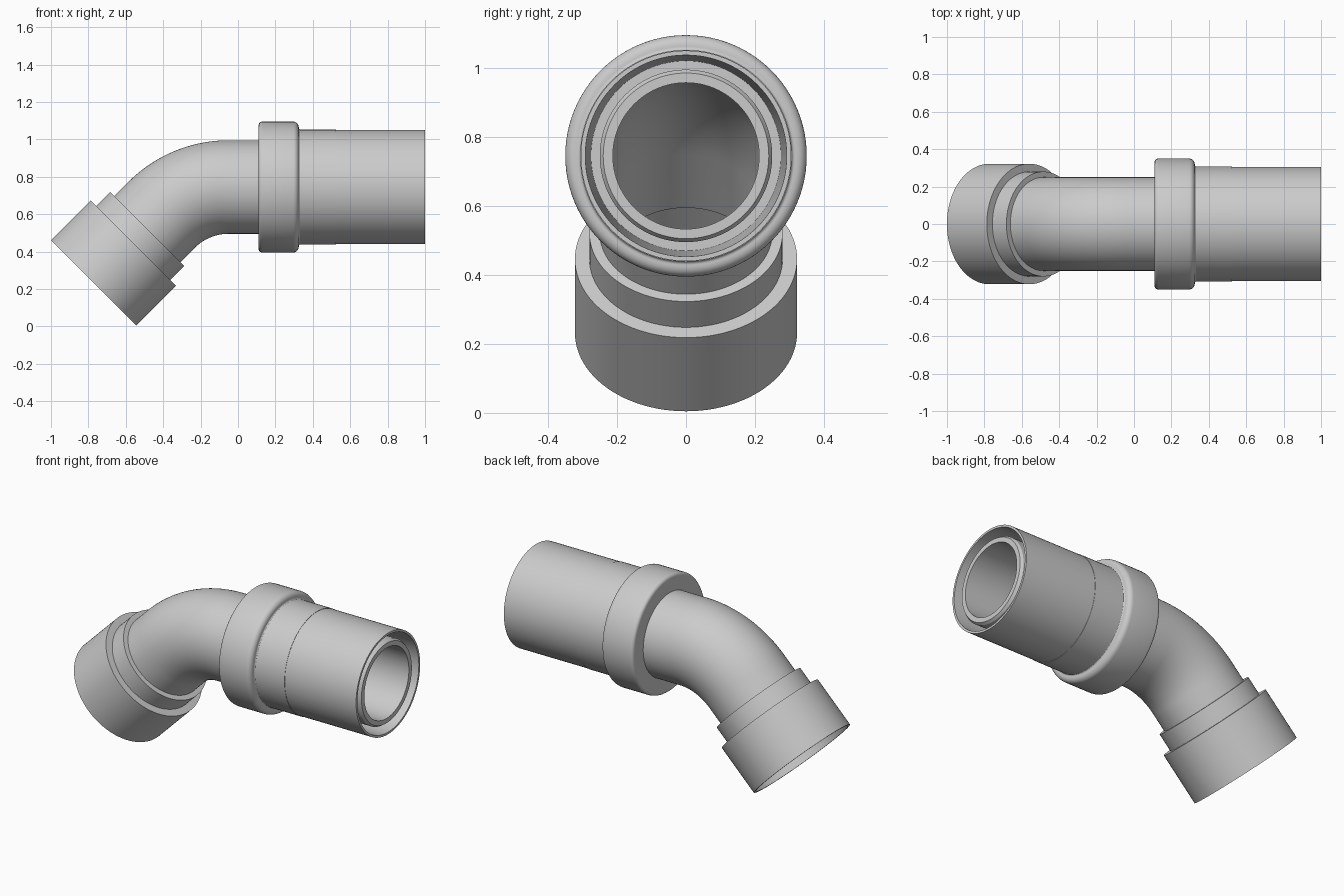
import bpy, bmesh, math
from mathutils import Vector

if "Cube" in bpy.data.objects:
    bpy.data.objects.remove(bpy.data.objects["Cube"])

AXIS_Z = 0.745      # height of the straight run
BEND_X = -0.05      # where the bend starts
BEND_R = 0.507      # centreline radius of the bend
ARC = BEND_R * math.pi / 4
SIDES = 96

grey = bpy.data.materials.new("pipe grey")
grey.diffuse_color = (0.6, 0.6, 0.6, 1)
grey.use_nodes = True
grey.node_tree.nodes["Principled BSDF"].inputs["Base Color"].default_value = grey.diffuse_color


def frame(s):
    """Centre and outward direction at distance s along the fitting (0 = bend start)."""
    a = min(max(-s, 0), ARC) / BEND_R
    out = Vector((-math.sin(a), 0, math.cos(a)))
    tangent = Vector((math.cos(a), 0, math.sin(a)))
    centre = Vector((BEND_X, 0, AXIS_Z - BEND_R)) + out * BEND_R
    straight = s if s > 0 else min(s + ARC, 0)
    return centre + tangent * straight, out


def sweep(name, profile):
    """Revolve a closed (distance, radius) profile around the bent centreline."""
    bm = bmesh.new()
    rings = []
    for s, r in profile:
        c, out = frame(s)
        ring = []
        for i in range(SIDES):
            t = 2 * math.pi * i / SIDES
            ring.append(bm.verts.new(c + out * r * math.cos(t) + Vector((0, r * math.sin(t), 0))))
        rings.append(ring)
    for k, a in enumerate(rings):
        b = rings[(k + 1) % len(rings)]
        for i in range(SIDES):
            j = (i + 1) % SIDES
            bm.faces.new((a[i], a[j], b[j], b[i]))
    bmesh.ops.recalc_face_normals(bm, faces=bm.faces)
    mesh = bpy.data.meshes.new(name)
    bm.to_mesh(mesh)
    bm.free()
    mesh.materials.append(grey)
    ob = bpy.data.objects.new(name, mesh)
    bpy.context.collection.objects.link(ob)
    bpy.ops.object.select_all(action='DESELECT')
    ob.select_set(True)
    bpy.context.view_layer.objects.active = ob
    bpy.ops.object.shade_smooth_by_angle(angle=math.radians(30))


def fillet(s, r, size, start, end, n=6):
    """Arc points about (s, r), angles in degrees."""
    return [(s + size * math.cos(math.radians(start + (end - start) * i / n)),
             r + size * math.sin(math.radians(start + (end - start) * i / n))) for i in range(n + 1)]


X = lambda x: x - BEND_X    # world x to distance on the straight run
END = -ARC - 0.515          # open end of the socket

# Inner pipe running through the bend
stations = [END + 0.30] + [-ARC * (1 - i / 24) for i in range(25)]
pipe = [(s, 0.25) for s in stations] + [(X(0.975), 0.25), (X(0.99), 0.24), (X(0.99), 0.212)]
sweep("elbow_pipe", pipe + [(s, 0.212) for s in reversed(stations)])

# Stepped socket on the lower end
sweep("lower_socket", [
    (END, 0.322), (END + 0.302, 0.322), (END + 0.302, 0.28), (END + 0.408, 0.28),
    (END + 0.408, 0.245), (END + 0.30, 0.245), (END + 0.30, 0.308), (END, 0.308)])

# Rounded collar
sweep("collar", [(X(0.11), 0.24)]
      + fillet(X(0.13), 0.33, 0.02, 180, 90)
      + fillet(X(0.295), 0.32, 0.03, 90, 0)
      + fillet(X(0.335), 0.316, 0.01, 180, 270)
      + [(X(0.335), 0.24)])

# Body between collar and sleeve
sweep("sleeve_base", [(X(0.32), 0.307), (X(0.525), 0.307), (X(0.525), 0.24), (X(0.32), 0.24)])

# Outer sleeve with tapered mouth
sweep("outer_sleeve", [(X(0.52), 0.305), (X(1.0), 0.305), (X(1.0), 0.292), (X(0.52), 0.275)])
